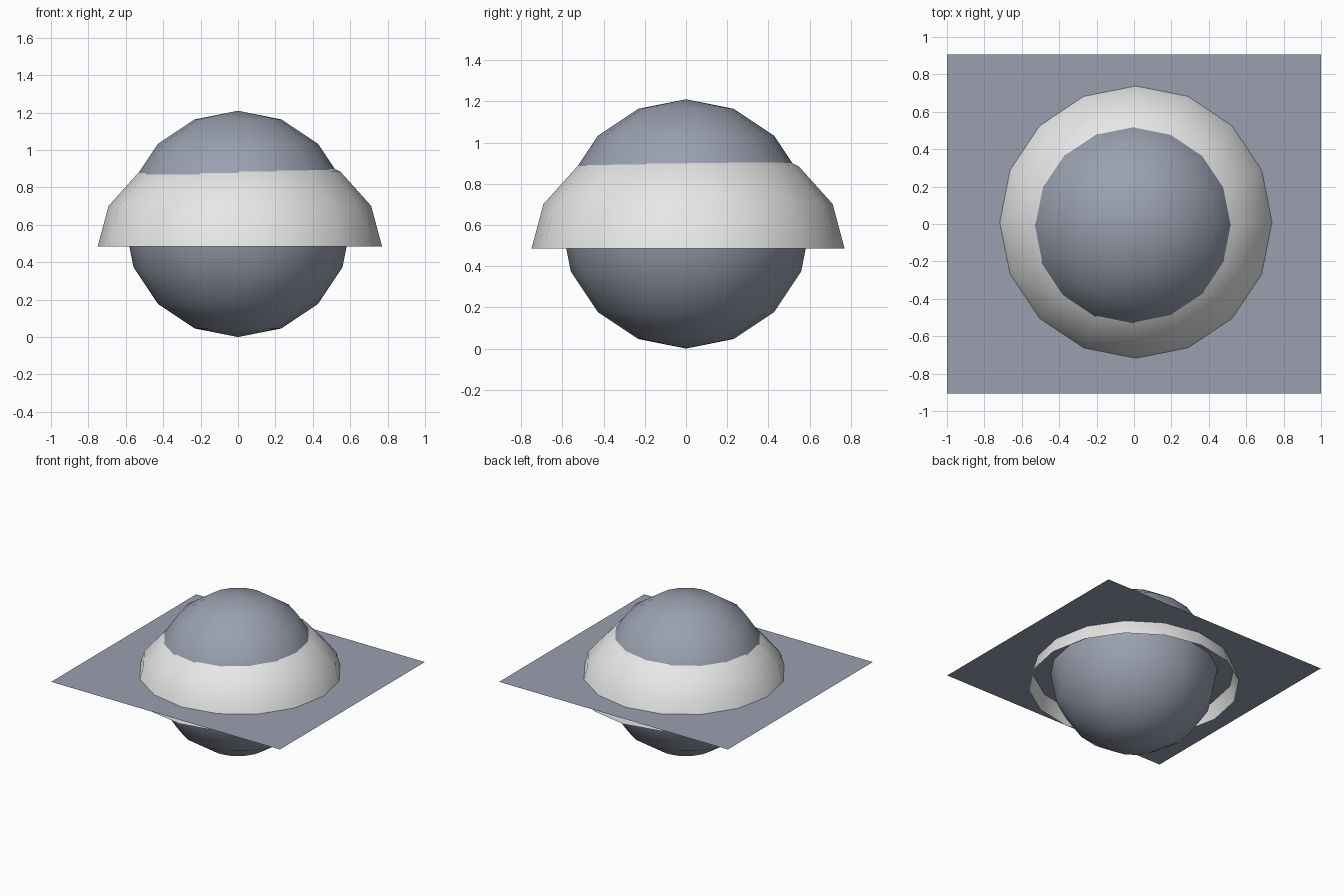
import bpy
import bmesh

cube = bpy.data.objects.get("Cube")
if cube:
    bpy.data.objects.remove(cube, do_unlink=True)


def material(name, color):
    mat = bpy.data.materials.new(name)
    mat.use_nodes = True
    mat.diffuse_color = color
    mat.node_tree.nodes["Principled BSDF"].inputs["Base Color"].default_value = color
    return mat


def add_object(name, bm, mat, location, scale, smooth=True):
    mesh = bpy.data.meshes.new(name)
    for face in bm.faces:
        face.smooth = smooth
    bm.to_mesh(mesh)
    bm.free()
    mesh.materials.append(mat)
    obj = bpy.data.objects.new(name, mesh)
    obj.location, obj.scale = location, scale
    bpy.context.collection.objects.link(obj)
    return obj


def unit_sphere():
    bm = bmesh.new()
    bmesh.ops.create_uvsphere(bm, u_segments=16, v_segments=8, radius=1)
    return bm


slate = material("slate blue grey", (0.32, 0.35, 0.43, 1))
light = material("light grey", (0.8, 0.8, 0.8, 1))

MIDDLE = 0.605

# Central ball
add_object("ball", unit_sphere(), slate, (0, 0, MIDDLE), (0.605,) * 3)

# Open-bottomed dome: upper half of a flattened sphere
bm = unit_sphere()
lower = [v for v in bm.verts if v.co.z < -0.01]
bmesh.ops.delete(bm, geom=lower, context='VERTS')
add_object("dome", bm, light, (0.01, 0.01, 0.485), (0.76, 0.76, 0.565))

# Flat sheet through the middle of the ball
bm = bmesh.new()
bmesh.ops.create_grid(bm, x_segments=1, y_segments=1, size=1)
add_object("flat_sheet", bm, slate, (0, 0, MIDDLE), (1, 0.905, 1), smooth=False)
